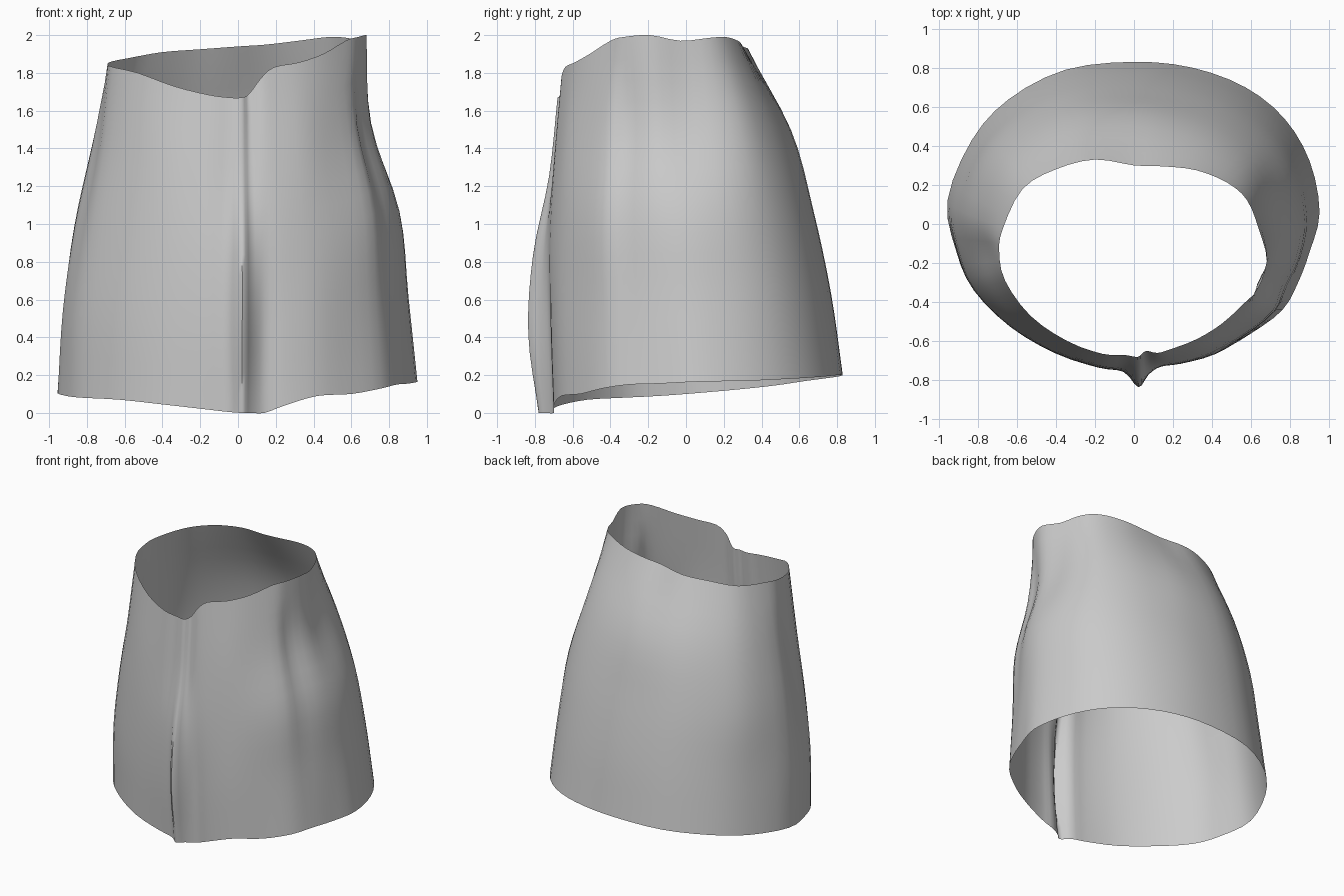
import bpy
import bmesh
import math
from mathutils import Vector

cube = bpy.data.objects.get("Cube")
if cube:
    bpy.data.objects.remove(cube, do_unlink=True)

# Lower hem, counter-clockwise from the front ridge
HEM = [
    (.02, -.78, 0), (.07, -.74, 0), (.14, -.70, 0), (.25, -.70, .04), (.42, -.66, .09),
    (.60, -.56, .10), (.76, -.44, .13), (.84, -.30, .15), (.90, -.14, .155), (.95, .06, .165),
    (.90, .32, .17), (.77, .54, .18), (.57, .70, .19), (.30, .80, .20), (0, .83, .20),
    (-.35, .79, .19), (-.64, .64, .17), (-.83, .43, .14), (-.955, .12, .11), (-.91, -.14, .09),
    (-.82, -.34, .08), (-.63, -.52, .07), (-.40, -.65, .045), (-.18, -.71, .02), (-.05, -.73, .005),
]

# Upper rim, one point above each hem point
RIM = [
    (.02, -.68, 1.67), (.06, -.65, 1.69), (.12, -.66, 1.77), (.19, -.64, 1.83), (.32, -.59, 1.855),
    (.45, -.51, 1.90), (.57, -.40, 1.97), (.635, -.33, 1.99), (.68, -.19, 2.0), (.64, -.03, 1.97),
    (.58, .12, 1.985), (.48, .21, 1.99), (.32, .275, 1.97), (.15, .295, 1.95), (0, .30, 1.94),
    (-.20, .33, 1.925), (-.40, .28, 1.91), (-.57, .18, 1.88), (-.67, -.02, 1.86), (-.69, -.14, 1.845),
    (-.66, -.29, 1.83), (-.53, -.47, 1.80), (-.34, -.60, 1.73), (-.16, -.665, 1.685), (-.05, -.67, 1.67),
]

# Outward bulge at 1/4, 1/2 and 3/4 height, keyed by column
BULGE = {
    0: (.08, .08, .02), 2: (.03, .05, .03), 4: (.03, .04, .03), 6: (.02, .05, 0),
    7: (.01, .02, -.05), 9: (.03, .06, -.02), 11: (.05, .08, .06), 14: (.07, .11, .12),
    17: (.04, .08, .06), 19: (.04, .03, 0), 22: (.03, .04, .03), 24: (.04, .05, .02),
    25: (.08, .08, .02),
}
COLS = len(HEM)
AROUND, UP = 3, 4      # subdivisions between control points


def bulge_at(col):
    """Blend the bulge keys on either side of a column."""
    lo = max(k for k in BULGE if k <= col)
    hi = min(k for k in BULGE if k >= col)
    f = 0 if hi == lo else (col - lo) / (hi - lo)
    return Vector(BULGE[lo]).lerp(Vector(BULGE[hi]), f)


def spline(a, b, c, d, t):
    """Catmull-Rom point between b and c."""
    return 0.5 * (2 * b + (c - a) * t + (2 * a - 5 * b + 4 * c - d) * t ** 2
                  + (3 * b - a - 3 * c + d) * t ** 3)


def column(i):
    """Control points of one column from hem to rim."""
    low, high = Vector(HEM[i]), Vector(RIM[i])
    mid = low.lerp(high, 0.5)
    out = Vector((mid.x, mid.y + 0.05, 0)).normalized()
    offsets = (0, *bulge_at(i), 0)
    return [low.lerp(high, k / 4) + out * o for k, o in enumerate(offsets)]


def smooth_column(points):
    """Resample a column along its height."""
    ext = [2 * points[0] - points[1], *points, 2 * points[-1] - points[-2]]
    line = [spline(*ext[k:k + 4], s / UP) for k in range(4) for s in range(UP)]
    return line + [points[-1]]


# Wrapped shell: resample the columns around the loop and join them with quads
columns = [smooth_column(column(i)) for i in range(COLS)]
bm = bmesh.new()
grid = []
for i in range(COLS):
    four = [columns[(i + k) % COLS] for k in (-1, 0, 1, 2)]
    for s in range(AROUND):
        grid.append([bm.verts.new(spline(*pts, s / AROUND)) for pts in zip(*four)])
for i, line in enumerate(grid):
    after = grid[(i + 1) % len(grid)]
    for k in range(len(line) - 1):
        bm.faces.new((line[k], after[k], after[k + 1], line[k + 1]))

mesh = bpy.data.meshes.new("tapered_sleeve")
bm.to_mesh(mesh)
bm.free()
sleeve = bpy.data.objects.new("tapered_sleeve", mesh)
bpy.context.collection.objects.link(sleeve)

# Plain light grey
grey = bpy.data.materials.new("light_grey")
grey.use_nodes = True
color = (0.6, 0.6, 0.6, 1)
grey.diffuse_color = color
grey.node_tree.nodes["Principled BSDF"].inputs["Base Color"].default_value = color
mesh.materials.append(grey)

bpy.ops.object.select_all(action='DESELECT')
sleeve.select_set(True)
bpy.context.view_layer.objects.active = sleeve
bpy.ops.object.shade_smooth_by_angle(angle=math.radians(60))
